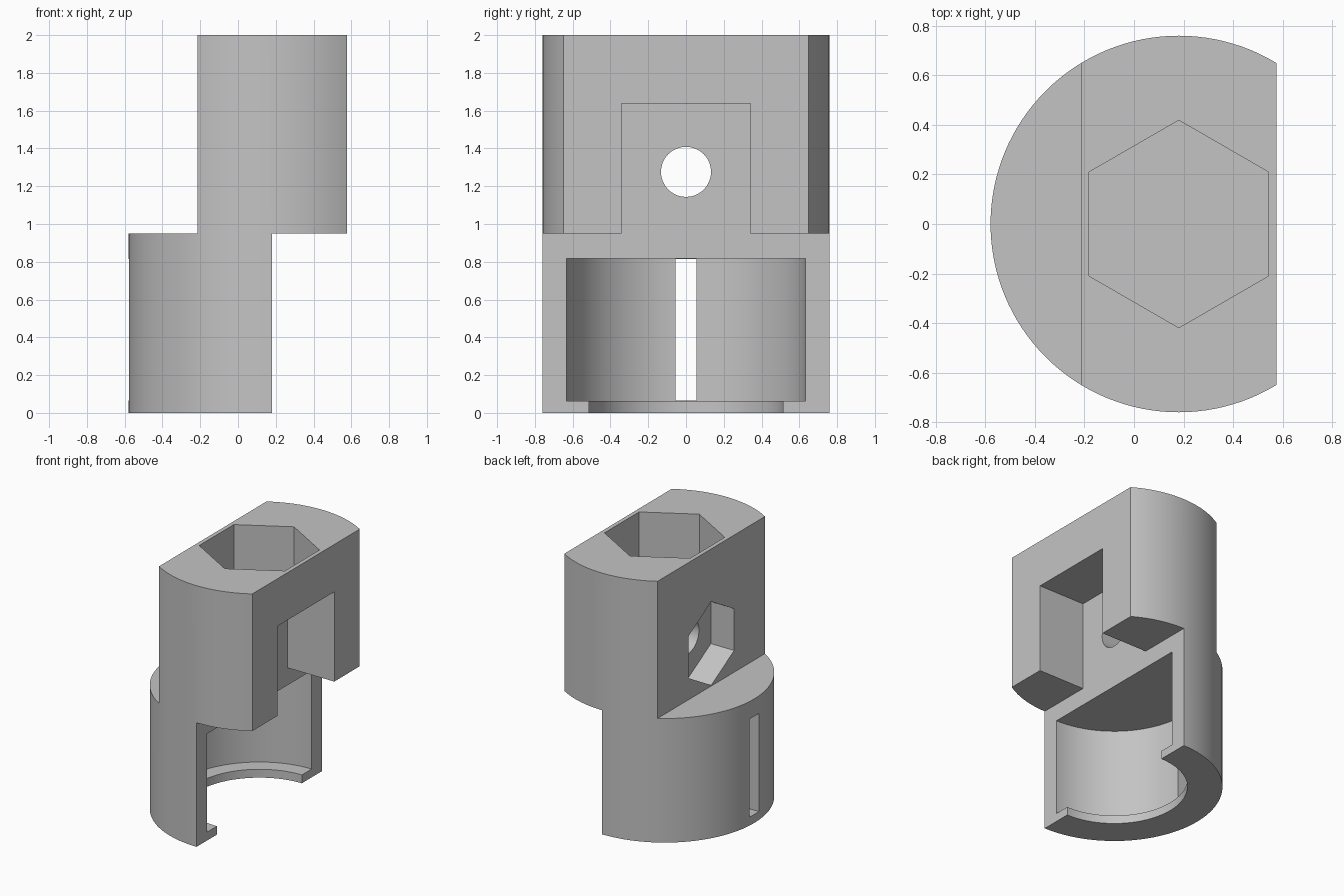
import bpy, bmesh, math

if "Cube" in bpy.data.objects:
    bpy.data.objects.remove(bpy.data.objects["Cube"])

CX = 0.181          # axis of the round body
R = 0.7605          # body radius
SPLIT = 0.95        # height where lower half meets upper block
BOLT_Z = 1.276      # height of the cross bolt


def prism(name, pts, axis, lo, hi):
    """Closed prism: 2D outline extruded along axis. 'z' uses (x, y), 'x' uses (y, z)."""
    bm = bmesh.new()
    place = (lambda a, b, t: (a, b, t)) if axis == 'z' else (lambda a, b, t: (t, a, b))
    face = bm.faces.new([bm.verts.new(place(a, b, lo)) for a, b in pts])
    ext = bmesh.ops.extrude_face_region(bm, geom=[face])
    verts = [g for g in ext['geom'] if isinstance(g, bmesh.types.BMVert)]
    step = (0, 0, hi - lo) if axis == 'z' else (hi - lo, 0, 0)
    bmesh.ops.translate(bm, vec=step, verts=verts)
    bmesh.ops.recalc_face_normals(bm, faces=bm.faces)
    mesh = bpy.data.meshes.new(name)
    bm.to_mesh(mesh)
    bm.free()
    ob = bpy.data.objects.new(name, mesh)
    bpy.context.collection.objects.link(ob)
    return ob


def ring(n, r, cx=0.0, cy=0.0):
    """Regular polygon with a corner at the top."""
    return [(cx + r * math.sin(2 * math.pi * i / n),
             cy + r * math.cos(2 * math.pi * i / n)) for i in range(n)]


def rect(a0, a1, b0, b1):
    return [(a0, b0), (a1, b0), (a1, b1), (a0, b1)]


# Round body
body = prism("clamp_half_body", ring(128, R, CX), 'z', 0, 2)
grey = bpy.data.materials.new("plain grey")
grey.diffuse_color = (0.55, 0.55, 0.55, 1)
grey.use_nodes = True
grey.node_tree.nodes["Principled BSDF"].inputs["Base Color"].default_value = grey.diffuse_color
body.data.materials.append(grey)

# Front cut: open lower half plus square pocket under the upper block
front_outline = [(-1, -1), (1, -1), (1, SPLIT), (0.342, SPLIT), (0.342, 1.637),
                 (-0.342, 1.637), (-0.342, SPLIT), (-1, SPLIT)]
cutters = [
    prism("front_cut", front_outline, 'x', CX, 1.2),
    prism("front_flat", rect(0.576, 1.3, -1, 1), 'z', -0.5, 2.5),
    prism("back_flat", rect(-1, -0.214, -1, 1), 'z', SPLIT, 2.5),
    # Lower cavity, lip opening and rear slot
    prism("cavity", ring(128, 0.633, CX), 'z', 0.064, 0.817),
    prism("lip_opening", ring(128, 0.514, CX), 'z', -0.3, 0.4),
    prism("rear_slot", rect(-1, 0, -0.056, 0.056), 'z', 0.065, 0.816),
    # Hex socket on top, nut pocket and bolt hole through the web
    prism("hex_socket", ring(6, 0.419, CX), 'z', 1.655, 2.5),
    prism("nut_pocket", ring(6, 0.32, 0, BOLT_Z), 'x', -0.8, -0.017),
    prism("bolt_hole", ring(48, 0.1325, 0, BOLT_Z), 'x', -0.7, 0.4),
]

bpy.context.view_layer.objects.active = body
body.select_set(True)
for c in cutters:
    c.hide_render = True
    mod = body.modifiers.new(c.name, 'BOOLEAN')
    mod.operation = 'DIFFERENCE'
    mod.solver = 'EXACT'
    mod.object = c
    bpy.ops.object.modifier_apply(modifier=mod.name)
    bpy.data.objects.remove(c, do_unlink=True)

bpy.ops.object.shade_smooth_by_angle(angle=math.radians(25))
